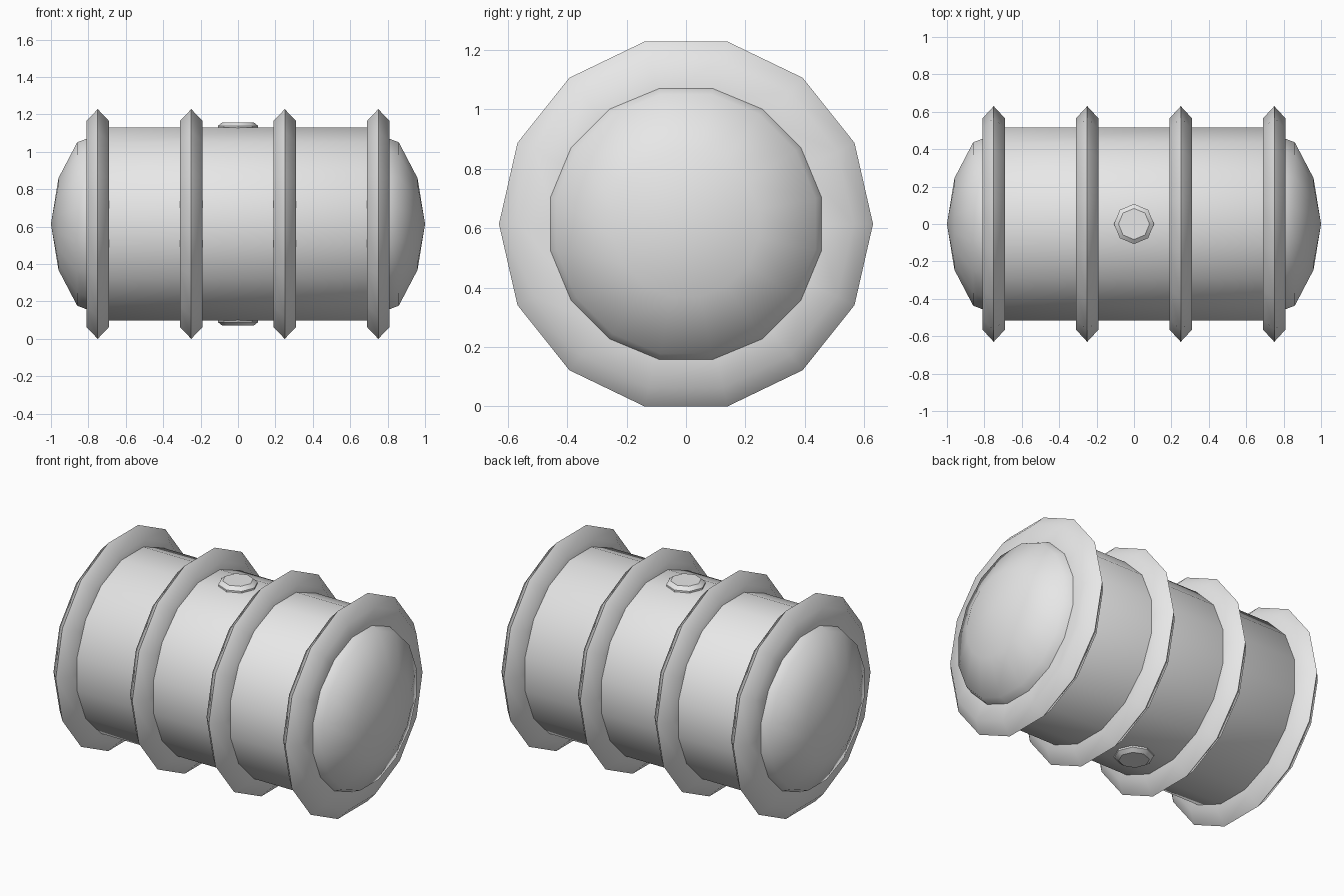
import bpy
import bmesh
from math import cos, sin, pi, radians
from mathutils import Matrix

if "Cube" in bpy.data.objects:
    bpy.data.objects.remove(bpy.data.objects["Cube"], do_unlink=True)

CENTRE_Z = 0.614

grey = bpy.data.materials.new("light grey")
grey.use_nodes = True
grey.diffuse_color = (0.8, 0.8, 0.8, 1)
grey.node_tree.nodes["Principled BSDF"].inputs["Base Color"].default_value = grey.diffuse_color


def lathe(name, profile, sides, offset=0.0, closed=False, smooth=60, matrix=Matrix()):
    """Turn (along, radius) points around the x axis."""
    bm = bmesh.new()
    rows = []
    for along, radius in profile:
        if radius == 0:
            rows.append([bm.verts.new((along, 0, 0))] * sides)
            continue
        angles = [2 * pi * (i + offset) / sides for i in range(sides)]
        rows.append([bm.verts.new((along, radius * cos(a), radius * sin(a))) for a in angles])
    pairs = list(zip(rows, rows[1:]))
    if closed:
        pairs.append((rows[-1], rows[0]))
    for a, b in pairs:
        for i in range(sides):
            j = (i + 1) % sides
            corners = dict.fromkeys((a[i], a[j], b[j], b[i]))
            bm.faces.new(list(corners))
    bmesh.ops.recalc_face_normals(bm, faces=bm.faces)
    bm.transform(matrix)
    mesh = bpy.data.meshes.new(name)
    bm.to_mesh(mesh)
    bm.free()
    mesh.materials.append(grey)
    obj = bpy.data.objects.new(name, mesh)
    bpy.context.collection.objects.link(obj)
    obj.location.z = CENTRE_Z
    bpy.ops.object.select_all(action="DESELECT")
    obj.select_set(True)
    bpy.context.view_layer.objects.active = obj
    bpy.ops.object.shade_smooth_by_angle(angle=radians(smooth))
    return obj


# Barrel body with domed ends
half = [(1.0, 0), (0.96, 0.25), (0.86, 0.445), (0.81, 0.465), (0.70, 0.525)]
body_profile = [(-x, r) for x, r in half] + half[::-1]
lathe("barrel_body", body_profile, 16, offset=0.5)

# Four hoops with a pointed rim
hoop_profile = [(-0.06, 0.44), (-0.06, 0.565), (0, 0.63), (0.06, 0.565), (0.06, 0.44)]
for number, x in enumerate((-0.75, -0.25, 0.25, 0.75), 1):
    lathe(f"hoop_{number}", hoop_profile, 14, closed=True, matrix=Matrix.Translation((x, 0, 0)))

# Octagonal bungs above and below
bung_profile = [(0.48, 0), (0.48, 0.107), (0.525, 0.107), (0.544, 0.083), (0.544, 0)]
for name, turn in (("top_bung", -pi / 2), ("bottom_bung", pi / 2)):
    lathe(name, bung_profile, 8, smooth=30, matrix=Matrix.Rotation(turn, 4, "Y"))
